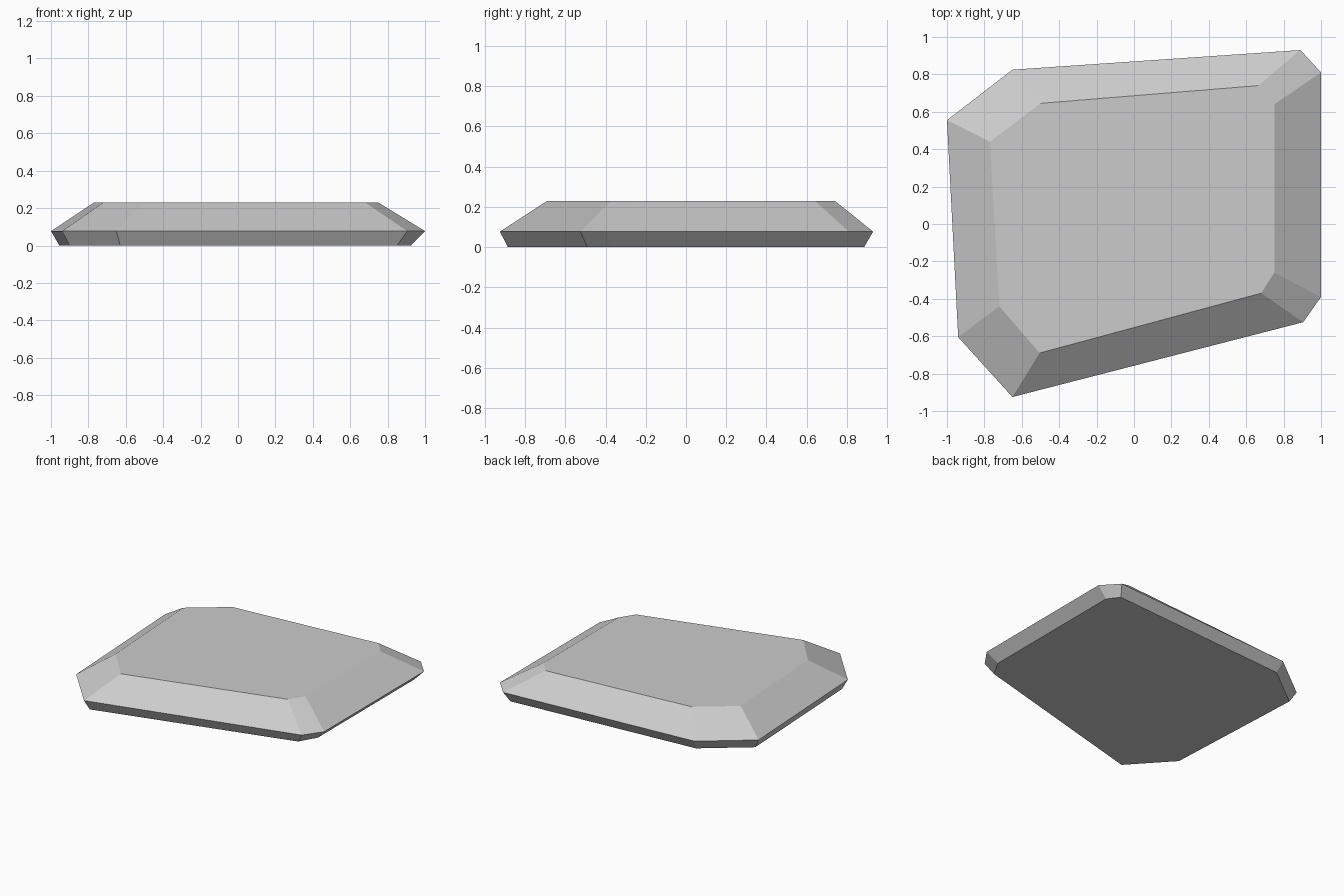
import bpy
import bmesh

cube = bpy.data.objects.get("Cube")
if cube:
    bpy.data.objects.remove(cube, do_unlink=True)

# Plain grey stone
stone = bpy.data.materials.new("grey stone")
stone.use_nodes = True
grey = (0.6, 0.6, 0.6, 1)
stone.diffuse_color = grey
stone.node_tree.nodes["Principled BSDF"].inputs["Base Color"].default_value = grey

# Three irregular eight-sided outlines: base, widest girdle and flat top
base = [(-.955, .53), (-.63, .78), (.86, .885), (.925, .80),
        (.925, -.36), (.85, -.49), (-.63, -.885), (-.90, -.59)]
girdle = [(-1, .555), (-.65, .825), (.89, .93), (1, .81),
          (1, -.39), (.905, -.525), (-.65, -.925), (-.94, -.605)]
top = [(-.77, .44), (-.50, .645), (.665, .74), (.75, .64),
       (.75, -.26), (.68, -.37), (-.505, -.69), (-.72, -.44)]


def slab(name, layers, material):
    """Join stacked outlines with flat facets and cap both ends."""
    bm = bmesh.new()
    rings = [[bm.verts.new((x, y, z)) for x, y in outline] for z, outline in layers]
    for low, high in zip(rings, rings[1:]):
        for i in range(len(low)):
            j = (i + 1) % len(low)
            bm.faces.new((low[i], low[j], high[j], high[i]))
    bm.faces.new(rings[0])
    bm.faces.new(rings[-1])
    bmesh.ops.recalc_face_normals(bm, faces=bm.faces)
    mesh = bpy.data.meshes.new(name)
    bm.to_mesh(mesh)
    bm.free()
    mesh.materials.append(material)
    obj = bpy.data.objects.new(name, mesh)
    bpy.context.collection.objects.link(obj)
    return obj


slab("stone_slab", [(0, base), (.077, girdle), (.23, top)], stone)
